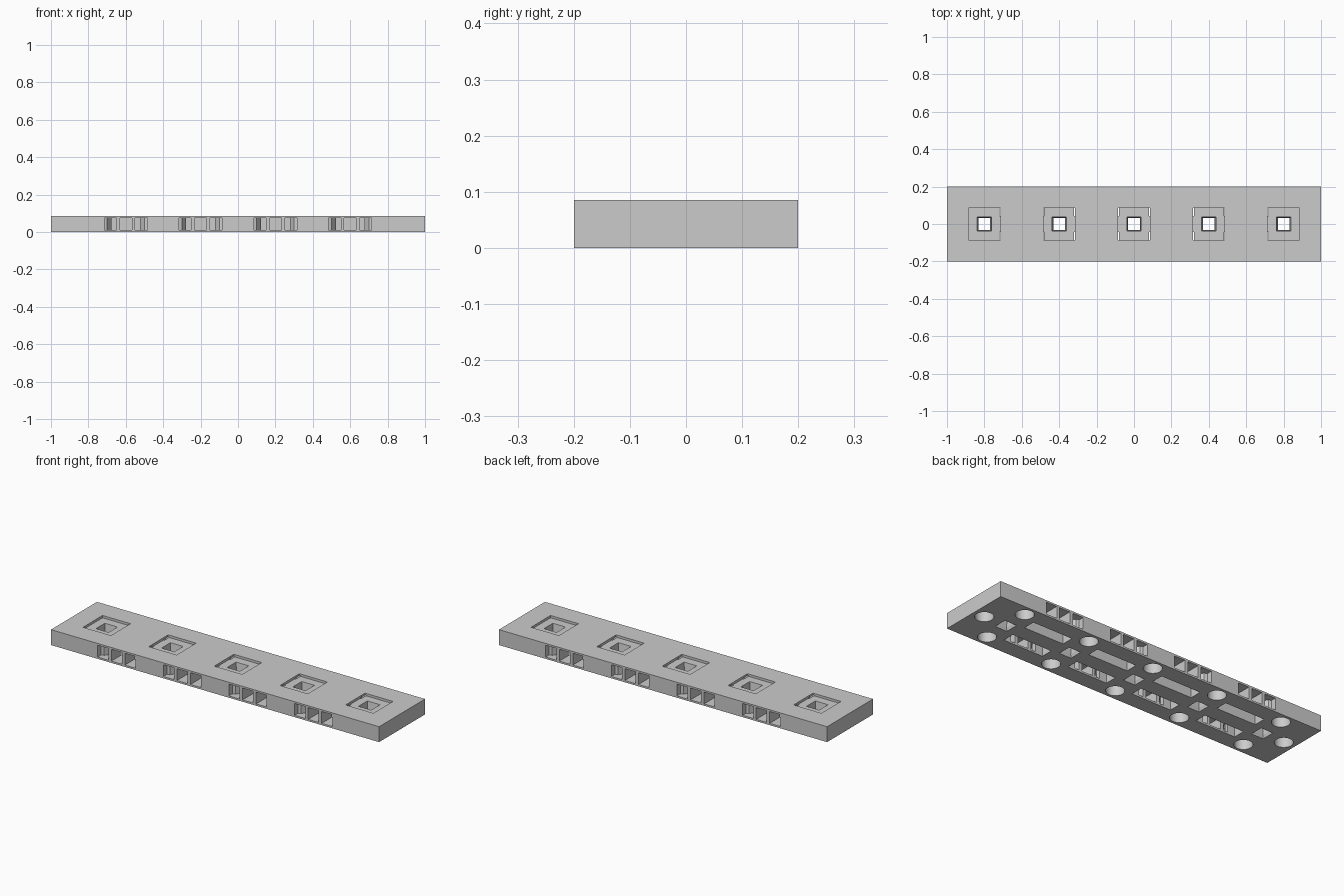
import bpy, bmesh, math

cube = bpy.data.objects.get("Cube")
if cube:
    bpy.data.objects.remove(cube, do_unlink=True)

HEIGHT = 0.085
SOCKETS = [-0.8, -0.4, 0, 0.4, 0.8]
CLIPS = [-0.6, -0.2, 0.2, 0.6]

grey = bpy.data.materials.new("stone grey")
grey.use_nodes = True
color = (0.6, 0.6, 0.6, 1)
grey.diffuse_color = color
grey.node_tree.nodes["Principled BSDF"].inputs["Base Color"].default_value = color


def loft(bm, rings):
    """Close a solid through rings of matching points."""
    loops = [[bm.verts.new(p) for p in ring] for ring in rings]
    n = len(loops[0])
    for low, high in zip(loops, loops[1:]):
        for i in range(n):
            j = (i + 1) % n
            bm.faces.new((low[i], low[j], high[j], high[i]))
    bm.faces.new(loops[0][::-1])
    bm.faces.new(loops[-1])


def prism(bm, outline, z0, z1):
    loft(bm, [[(x, y, z) for x, y in outline] for z in (z0, z1)])


def box(bm, cx, cy, sx, sy, z0, z1):
    x, y = sx / 2, sy / 2
    prism(bm, [(cx - x, cy - y), (cx + x, cy - y),
               (cx + x, cy + y), (cx - x, cy + y)], z0, z1)


def square(cx, half, z):
    return [(cx + sx * half, sy * half, z)
            for sx, sy in ((-1, -1), (1, -1), (1, 1), (-1, 1))]


def make_object(name, bm):
    bmesh.ops.recalc_face_normals(bm, faces=bm.faces)
    mesh = bpy.data.meshes.new(name)
    bm.to_mesh(mesh)
    bm.free()
    mesh.materials.append(grey)
    obj = bpy.data.objects.new(name, mesh)
    bpy.context.collection.objects.link(obj)
    return obj


# Plate
bm = bmesh.new()
box(bm, 0, 0, 2, 0.4, 0, HEIGHT)
plate = make_object("base_plate", bm)

# Shallow square recesses on top
recess = bmesh.new()
for x in SOCKETS:
    box(recess, x, 0, 0.17, 0.17, HEIGHT - 0.013, HEIGHT + 0.02)

# Square funnels through the plate
funnel = bmesh.new()
for x in SOCKETS:
    loft(funnel, [square(x, half, z) for half, z in
                  ((0.036, -0.02), (0.036, 0.005), (0.031, 0.015),
                   (0.039, 0.074), (0.039, 0.08))])

# Round blind holes underneath
magnet = bmesh.new()
for cx, cy in [(x, y) for x in SOCKETS for y in (-0.14, 0.14)] + [(-0.935, 0), (0.935, 0)]:
    ring = [(cx + 0.046 * math.cos(a), cy + 0.046 * math.sin(a))
            for a in (math.tau * i / 32 for i in range(32))]
    prism(magnet, ring, -0.02, 0.065)

# Long slots underneath and clip openings in both long sides
slot = bmesh.new()
opening = bmesh.new()
for side in (-1, 1):
    for x in CLIPS:
        box(slot, x, side * 0.077, 0.24, 0.066, -0.02, 0.075)
        box(opening, x, side * 0.16, 0.064, 0.12, 0.01, 0.075)
        for s in (-1, 1):
            plan = [(0.05, 0.22), (0.115, 0.22), (0.115, 0.17),
                    (0.1, 0.165), (0.077, 0.13), (0.077, 0.1), (0.05, 0.1)]
            prism(opening, [(x + s * px, side * py) for px, py in plan], 0.01, 0.075)

# Cut everything out of the plate
cutters = []
for name, bm in (("recess", recess), ("funnel", funnel), ("magnet_hole", magnet),
                 ("slot", slot), ("opening", opening)):
    cutter = make_object(name + "_cutter", bm)
    cutter.hide_render = True
    cutters.append(cutter)
    cut = plate.modifiers.new(name, "BOOLEAN")
    cut.operation = "DIFFERENCE"
    cut.solver = "EXACT"
    cut.object = cutter

graph = bpy.context.evaluated_depsgraph_get()
result = bpy.data.meshes.new_from_object(plate.evaluated_get(graph))
plate.modifiers.clear()
plate.data = result
for cutter in cutters:
    bpy.data.objects.remove(cutter, do_unlink=True)

for obj in bpy.context.selected_objects:
    obj.select_set(False)
plate.select_set(True)
bpy.context.view_layer.objects.active = plate
bpy.ops.object.shade_smooth_by_angle(angle=math.radians(30))
